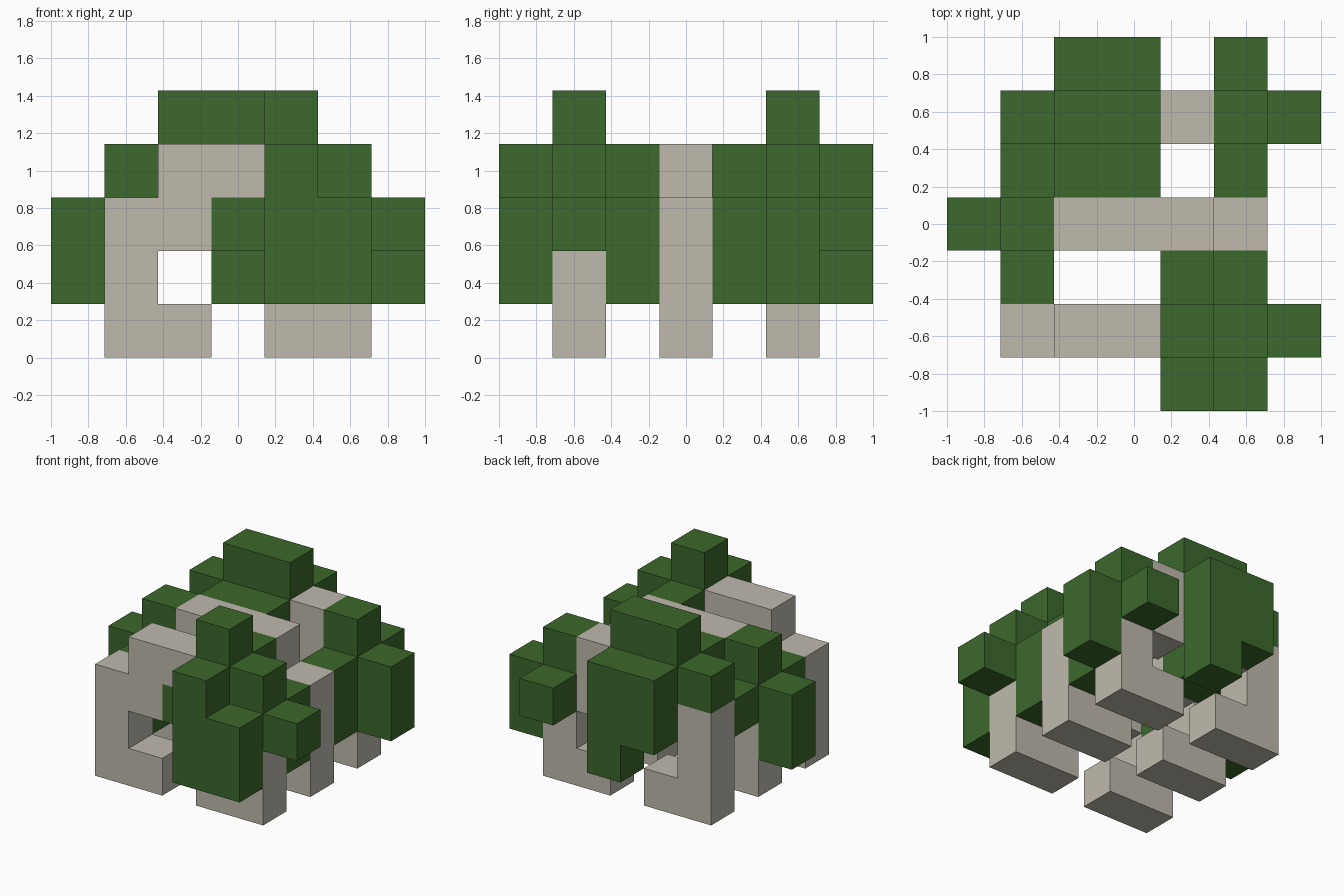
import bpy
import bmesh
from mathutils import Vector

CELL = 2 / 7
HALF = 3.5

old = bpy.data.objects.get("Cube")
if old:
    bpy.data.objects.remove(old, do_unlink=True)


def make_material(name, rgb):
    mat = bpy.data.materials.new(name)
    mat.use_nodes = True
    color = (*rgb, 1)
    mat.diffuse_color = color
    mat.node_tree.nodes["Principled BSDF"].inputs["Base Color"].default_value = color
    return mat


stone = make_material("pale stone", (0.52, 0.49, 0.42))
leaf = make_material("leaf green", (0.045, 0.14, 0.025))


def block_cells(x, y, z, width=1, height=1):
    """Grid cells of a block, width along x and height along z."""
    return {(x + i, y, z + k) for i in range(width) for k in range(height)}


def build_blocks(name, cells, mat):
    """Join grid cells into one shell, keeping only the outer faces."""
    bm = bmesh.new()
    for cell in cells:
        for axis in range(3):
            for sign in (-1, 1):
                normal = Vector((0, 0, 0))
                normal[axis] = sign
                neighbour = tuple(int(c + n) for c, n in zip(cell, normal))
                if neighbour in cells:
                    continue
                u = Vector((0, 0, 0))
                u[(axis + 1) % 3] = 0.5
                v = normal.cross(u)
                mid = Vector(cell) + Vector((0.5, 0.5, 0.5)) + normal / 2
                corners = (mid - u - v, mid + u - v, mid + u + v, mid - u + v)
                origin = Vector((HALF, HALF, 0))
                bm.faces.new([bm.verts.new((p - origin) * CELL) for p in corners])
    bmesh.ops.remove_doubles(bm, verts=bm.verts, dist=0.001)
    bmesh.ops.dissolve_limit(bm, angle_limit=0.01, verts=bm.verts, edges=bm.edges)
    mesh = bpy.data.meshes.new(name)
    bm.to_mesh(mesh)
    bm.free()
    mesh.materials.append(mat)
    obj = bpy.data.objects.new(name, mesh)
    bpy.context.collection.objects.link(obj)


# Three identical stone arches, drawn from the top row down
ARCH = ("  ###  ",
        " ## ## ",
        " #   # ",
        " ## ## ")
for label, y in (("front", 1), ("middle", 3), ("back", 5)):
    cells = {(x, y, len(ARCH) - 1 - row)
             for row, line in enumerate(ARCH)
             for x, mark in enumerate(line) if mark == "#"}
    build_blocks(label + "_arch", cells, stone)

# Foliage clumps: blocks given as x, y, z, width, height
CLUMPS = {
    "front_foliage": [
        (4, 0, 1, 1, 3), (5, 0, 1, 1, 2),             # hanging in front
        (4, 1, 4), (5, 1, 3), (6, 1, 2), (3, 1, 2),   # around the arch
        (4, 2, 2, 1, 2), (5, 2, 1, 1, 2),             # hanging behind
    ],
    "middle_foliage": [
        (0, 3, 1, 1, 2), (1, 3, 3), (1, 2, 1, 1, 2), (1, 4, 2),
    ],
    "back_foliage": [
        (2, 5, 4, 2), (1, 5, 3),                      # crown
        (2, 4, 3, 2), (2, 4, 2),                      # inner side
        (2, 6, 2, 2, 2), (3, 6, 1),                   # hanging at the back
    ],
    "back_side_foliage": [
        (5, 5, 3), (6, 5, 1, 1, 2), (5, 4, 1, 1, 2), (5, 6, 2),
    ],
}
for name, blocks in CLUMPS.items():
    build_blocks(name, set().union(*(block_cells(*b) for b in blocks)), leaf)
